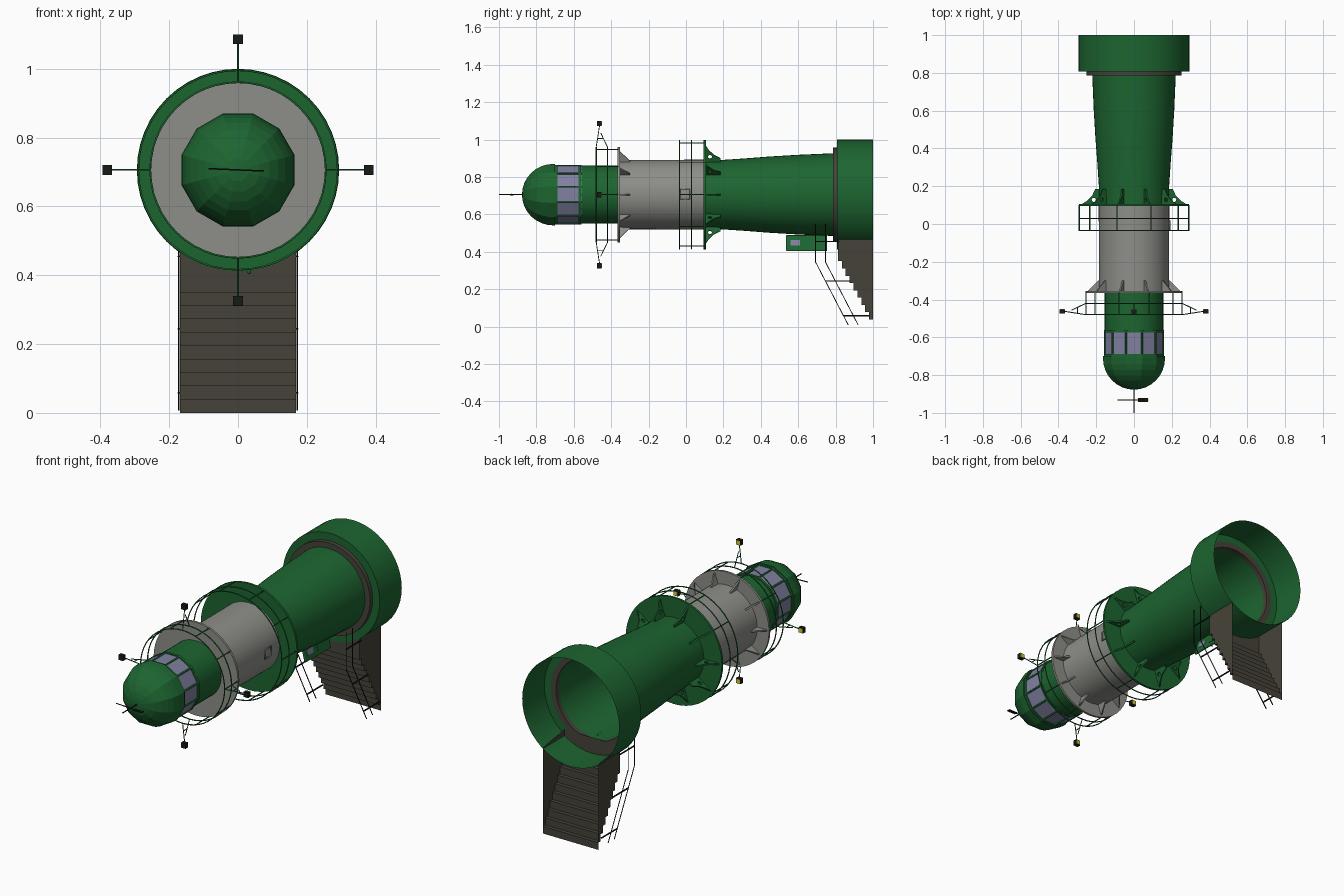
import bpy, bmesh, math
from mathutils import Matrix, Vector

if "Cube" in bpy.data.objects:
    bpy.data.objects.remove(bpy.data.objects["Cube"])

AX = 0.706            # height of the lying tower's axis
TAU = math.tau

def mat(name, c):
    m = bpy.data.materials.new(name)
    m.diffuse_color = (*c, 1)
    m.use_nodes = True
    m.node_tree.nodes["Principled BSDF"].inputs["Base Color"].default_value = m.diffuse_color
    return m

GREEN = mat("green", (0.012, 0.13, 0.03))
GREY = mat("grey", (0.27, 0.27, 0.25))
BROWN = mat("brown", (0.06, 0.055, 0.04))
GLASS = mat("glass", (0.22, 0.22, 0.36))
BLACK = mat("black", (0.008, 0.01, 0.008))
YELLOW = mat("yellow", (0.7, 0.6, 0.03))

def pol(r, a, y):
    return Vector((r * math.cos(a), y, AX + r * math.sin(a)))

def finish(name, bm, m, smooth=False):
    bmesh.ops.remove_doubles(bm, verts=bm.verts, dist=1e-5)
    bmesh.ops.recalc_face_normals(bm, faces=bm.faces)
    me = bpy.data.meshes.new(name)
    bm.to_mesh(me)
    bm.free()
    me.materials.append(m)
    ob = bpy.data.objects.new(name, me)
    bpy.context.collection.objects.link(ob)
    if smooth:
        bpy.ops.object.select_all(action='DESELECT')
        ob.select_set(True)
        bpy.context.view_layer.objects.active = ob
        bpy.ops.object.shade_smooth_by_angle(angle=math.radians(35))
    return ob

def lathe(name, prof, m, n=48, start=0.0, smooth=True):
    """Revolve (radius, y) points about the tower axis."""
    bm = bmesh.new()
    rings = [[bm.verts.new(pol(r, start + TAU * k / n, y)) for k in range(n)] for r, y in prof]
    for a, b in zip(rings, rings[1:]):
        for k in range(n):
            j = (k + 1) % n
            bm.faces.new((a[k], a[j], b[j], b[k]))
    return finish(name, bm, m, smooth)

def rods(name, paths, r, m, cyclic=False):
    """Thin round bars along paths."""
    cu = bpy.data.curves.new(name, 'CURVE')
    cu.dimensions = '3D'
    cu.bevel_depth, cu.bevel_resolution, cu.use_fill_caps = r, 1, True
    for pts in paths:
        s = cu.splines.new('POLY')
        s.points.add(len(pts) - 1)
        for p, q in zip(s.points, pts):
            p.co = (*q, 1)
        s.use_cyclic_u = cyclic
    cu.materials.append(m)
    ob = bpy.data.objects.new(name, cu)
    bpy.context.collection.objects.link(ob)

def box(name, c, size, m, bevel=0, rot=None):
    bm = bmesh.new()
    bmesh.ops.create_cube(bm, size=1, matrix=Matrix.Diagonal((*size, 1)))
    ob = finish(name, bm, m)
    ob.matrix_world = Matrix.Translation(c) @ (rot or Matrix())
    if bevel:
        b = ob.modifiers.new("bevel", 'BEVEL')
        b.width, b.segments = bevel, 3

def brackets(name, outline, hole, m, n=10):
    """Flat gussets (radius, y) with an optional round hole, set around the axis."""
    for k in range(n):
        cu = bpy.data.curves.new(name, 'CURVE')
        cu.dimensions, cu.fill_mode, cu.extrude = '2D', 'BOTH', 0.004
        loops = [outline]
        if hole:
            u, v, r = hole
            loops.append([(u + r * math.cos(TAU * i / 10), v + r * math.sin(TAU * i / 10)) for i in range(10)])
        for pts in loops:
            s = cu.splines.new('POLY')
            s.points.add(len(pts) - 1)
            for p, (u, v) in zip(s.points, pts):
                p.co = (u, v, 0, 1)
            s.use_cyclic_u = True
        cu.materials.append(m)
        ob = bpy.data.objects.new(name, cu)
        bpy.context.collection.objects.link(ob)
        ob.matrix_world = Matrix.Translation((0, 0, AX)) @ Matrix.Rotation(-TAU * k / n, 4, 'Y')

def railing(name, r, ys, y_deck, m, n=10):
    rods(name + "_rings", [[pol(r, TAU * k / 48, y) for k in range(48)] for y in ys], 0.003, m, True)
    rods(name + "_posts", [[pol(r, TAU * k / n, ys[0]), pol(r, TAU * k / n, y_deck)] for k in range(n)], 0.003, m)

# Tower body, open at the base
lathe("tower_lower", [(.183, .1), (.186, .2), (.194, .32), (.204, .45), (.213, .6), (.222, .81)], GREEN)
lathe("tower_upper", [(.187, .1), (.185, -.36)], GREY)
lathe("tower_neck", [(.155, -.36), (.155, -.565)], GREEN)
lathe("base_ring", [(.221, .785), (.252, .785), (.252, .812), (.221, .812), (.221, .785)], BROWN)
lathe("base_drum", [(.25, .808), (.294, .808), (.294, 1.0)], GREEN)

# Galleries with gussets and railings
lathe("lower_deck", [(.18, .094), (.292, .094), (.292, .106), (.18, .106)], GREEN)
lathe("upper_deck", [(.15, -.366), (.256, -.366), (.256, -.354), (.18, -.354)], GREY)
brackets("lower_bracket", [(.18, .1), (.285, .1), (.25, .122), (.222, .15), (.205, .185), (.18, .185)],
         (.213, .128, .011), GREEN)
brackets("upper_bracket", [(.18, -.36), (.25, -.36), (.19, -.30), (.18, -.30)], None, GREY)
railing("lower_rail", .29, (-.035, .03), .1, GREEN)
railing("upper_rail", .255, (-.48, -.42), -.36, GREEN)

# Lantern room: twelve panes, bars and bands
H = TAU / 24
lathe("lantern_glass", [(.160, -.70), (.160, -.56)], GLASS, 12, H, False)
rods("lantern_bars", [[pol(.160, H + TAU * k / 12, -.70), pol(.160, H + TAU * k / 12, -.56)] for k in range(12)],
     .005, GREEN)
for y, nm in ((-.568, "lantern_sill"), (-.695, "lantern_head")):
    lathe(nm, [(.15, y - .007), (.165, y - .007), (.165, y + .007), (.15, y + .007)], GREEN, 12, H, False)

# Dome, spire and wind vane
dome = [(.15, -.70), (.17, -.70)] + [(.17 * math.cos(t * TAU / 32), -.71 - .167 * math.sin(t * TAU / 32))
                                     for t in range(8)] + [(.0005, -.877)]
lathe("dome", dome, GREEN, 12, H, False)
rods("spire", [[(0, -.87, AX), (0, -1, AX)]], .003, BLACK)
rods("vane_arrow", [[(-.086, -.932, AX + .004), (.076, -.932, AX - .003)]], .0025, BLACK)
box("vane_tail", (.048, -.932, AX - .002), (.054, .02, .003), BLACK)

# Four lamps on arms
for k in range(4):
    a = k * TAU / 4
    rot = Matrix.Rotation(-a, 4, 'Y')
    rods("lamp_arm", [[pol(.255, a, -.48), pol(.37, a, -.462)], [pol(.255, a, -.42), pol(.33, a, -.456)],
                      [pol(.30, a, -.474), pol(.30, a, -.44)]], .0025, GREEN)
    box("lamp_body", pol(.38, a, -.464), (.028, .022, .028), BLACK, 0, rot)
    box("lamp_lens", pol(.38, a, -.452), (.023, .004, .023), YELLOW, 0, rot)

# Small window on the upper tower
rods("window_frame", [[(.188, y, z) for y, z in ((-.033, .683), (.018, .683), (.018, .733), (-.033, .733))]],
     .004, GREY, True)

# Open entrance door with window and handle
turn = Matrix.Rotation(-.25, 4, 'Y')
box("door_leaf", (.022, .645, .447), (.012, .22, .088), GREEN, .005, turn)
box("door_window", (.022, .585, .447), (.015, .05, .03), GLASS, 0, turn)
box("door_panel", (.022, .685, .447), (.015, .08, .05), GREEN, 0, turn)
rods("door_handle", [[(.004, .645, .418), (.026, .645, .418), (.028, .665, .418)]], .003, BLACK)

# Stairs: hollow stepped shell, open at the base
N, W = 9, .168
prof = [(.812, .50), (.812, .35)]
for i in range(N):
    y, z = prof[-1]
    prof += [(y + .188 / N, z), (y + .188 / N, z - .35 / N)]
bm = bmesh.new()
sides = [[bm.verts.new((x, y, z)) for y, z in prof] for x in (-W, W)]
for i in range(len(prof) - 1):
    bm.faces.new((sides[0][i], sides[0][i + 1], sides[1][i + 1], sides[1][i]))
for s, x in zip(sides, (-W, W)):
    bm.faces.new(s + [bm.verts.new((x, 1, .47))])
finish("stairs", bm, BROWN)

# Handrails on both sides of the stairs
for x in (-.172, .172):
    rods("handrail", [[(x, y, .55), (x, y, .345), (x, y + .175, .008)] for y in (.693, .746)], .0025, BLACK)
    rods("handrail_posts", [[(x, a, z), (x, b, z)] for a, b, z in
                            ((.693, .82, .455), (.746, .88, .244), (.842, .98, .058))], .004, BLACK)
